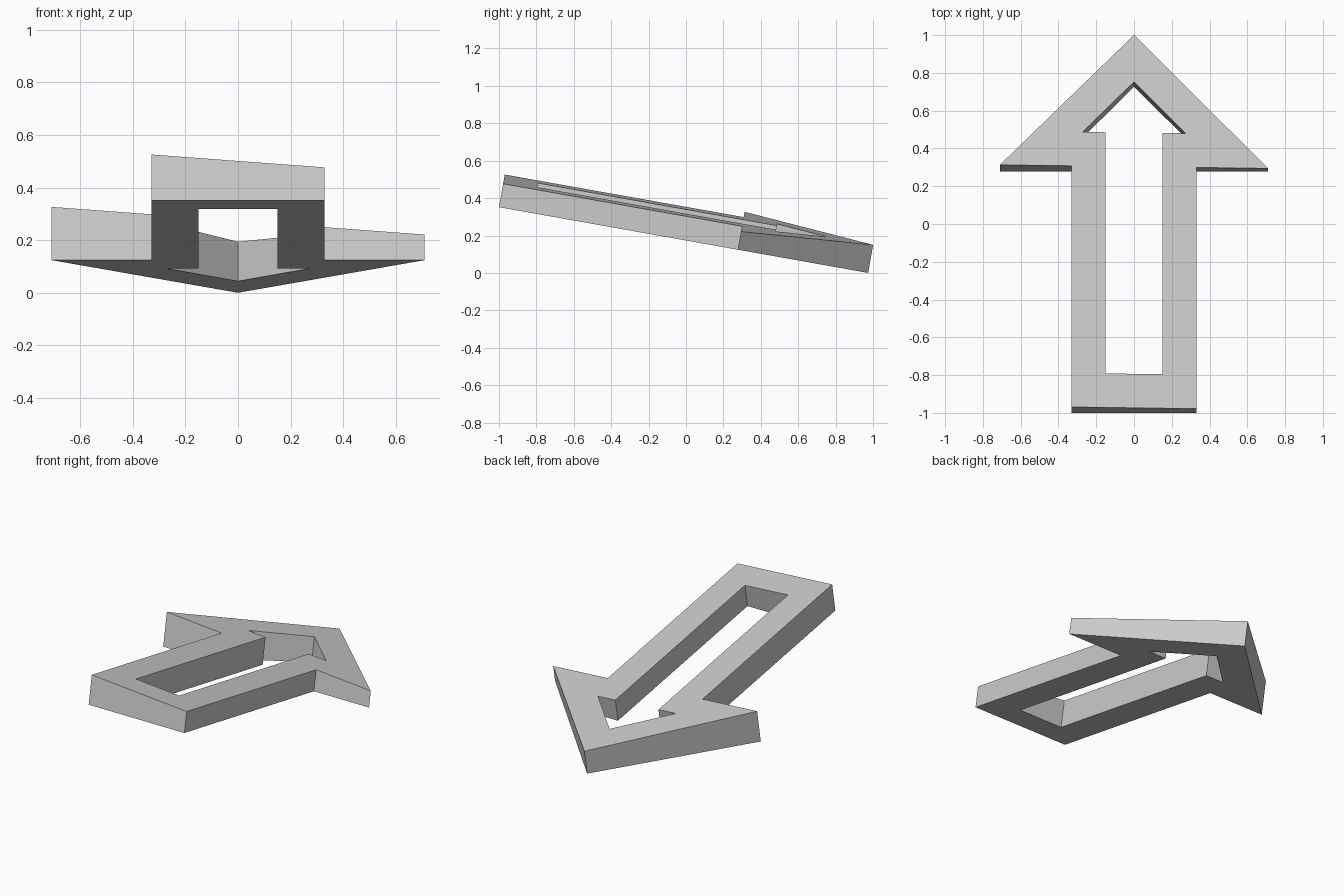
import bpy
import bmesh
from mathutils import Vector
from mathutils.geometry import intersect_line_plane

cube = bpy.data.objects.get("Cube")
if cube:
    bpy.data.objects.remove(cube, do_unlink=True)

# Single plain grey
grey = bpy.data.materials.new("plain grey")
grey.use_nodes = True
grey.diffuse_color = (0.6, 0.6, 0.6, 1)
grey.node_tree.nodes["Principled BSDF"].inputs["Base Color"].default_value = (0.6, 0.6, 0.6, 1)

SLOPE = 0.178      # fall of the plate towards its tip
SIDE_FALL = 0.0765  # extra fall of the upper face towards +x
TIP = 0.974

# Half of the hollow arrow outline: outer edge, then inner edge
half = [(0, -1), (0.33, -1), (0.33, 0.277), (0.71, 0.277), (0, TIP),
        (0, 0.726), (0.272, 0.457), (0.15, 0.457), (0.15, -0.82), (0, -0.82)]

# Sloping underside, mirrored about x = 0
bm = bmesh.new()
for side in (1, -1):
    bm.faces.new([bm.verts.new((side * x, y, SLOPE * (TIP - y))) for x, y in half])
bmesh.ops.remove_doubles(bm, verts=bm.verts, dist=0.0001)
bmesh.ops.recalc_face_normals(bm, faces=bm.faces)

# Raise it square to the underside until it meets the tilted upper face
up = Vector((0, SLOPE, 1)).normalized()
top_point = Vector((0, 1, 0.15))
top_normal = Vector((SIDE_FALL, SLOPE, 1))
raised = bmesh.ops.extrude_face_region(bm, geom=bm.faces[:])["geom"]
for v in raised:
    if isinstance(v, bmesh.types.BMVert):
        v.co = intersect_line_plane(v.co, v.co + up, top_point, top_normal)
bmesh.ops.recalc_face_normals(bm, faces=bm.faces)

mesh = bpy.data.meshes.new("hollow_arrow")
bm.to_mesh(mesh)
bm.free()
mesh.materials.append(grey)
arrow = bpy.data.objects.new("hollow_arrow", mesh)
bpy.context.collection.objects.link(arrow)
